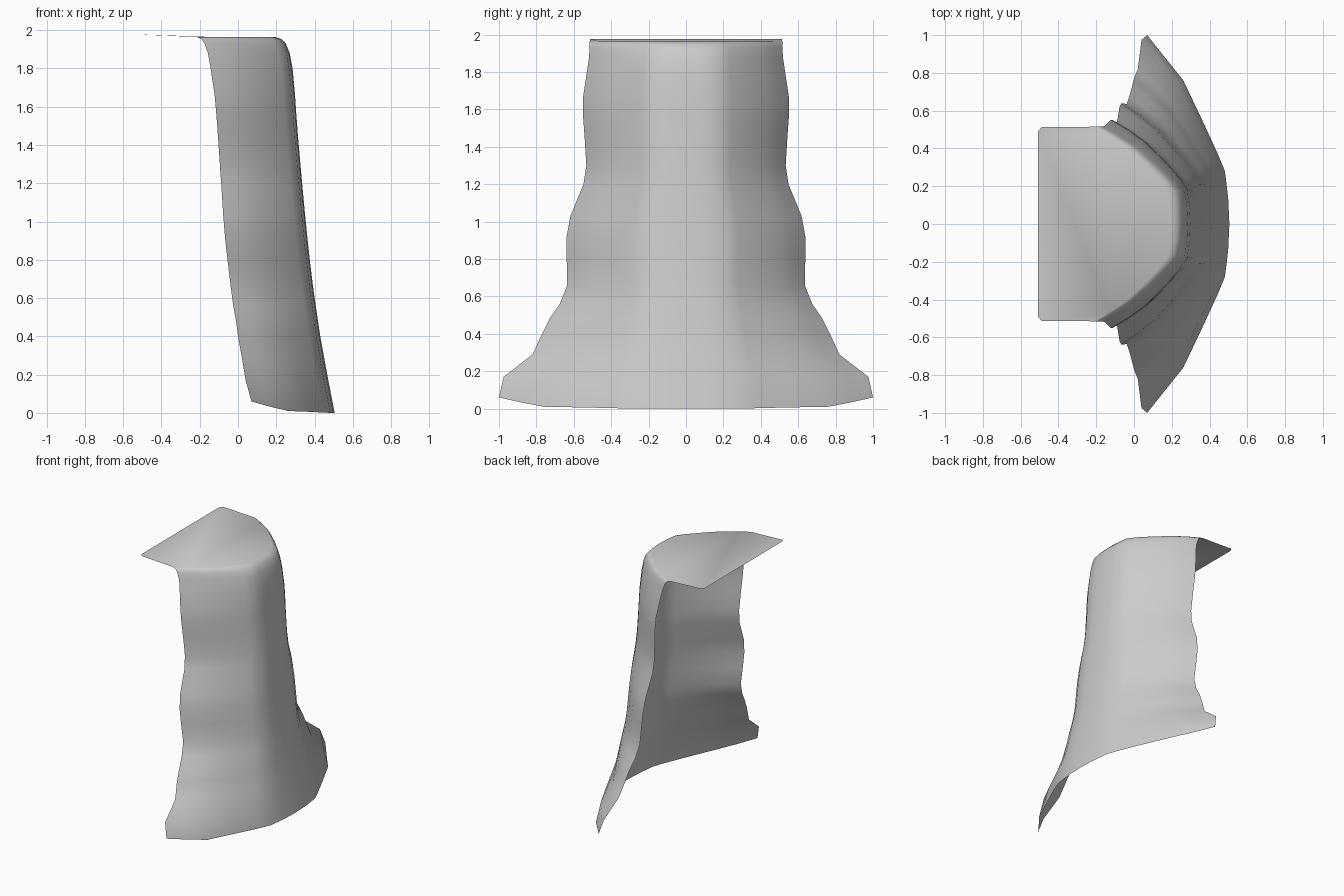
import bpy, bmesh

# Height, edge x, middle x, half width of each horizontal section
ROWS = [
    (0.00, 0.07, 0.505, 1.00), (0.17, 0.04, 0.472, 0.975), (0.29, 0.02, 0.45, 0.82),
    (0.40, 0.00, 0.43, 0.77), (0.48, -0.01, 0.418, 0.73), (0.56, -0.025, 0.406, 0.675),
    (0.66, -0.038, 0.392, 0.635), (0.80, -0.055, 0.375, 0.638), (0.92, -0.068, 0.362, 0.638),
    (1.03, -0.077, 0.351, 0.618), (1.20, -0.088, 0.335, 0.548), (1.30, -0.095, 0.326, 0.533),
    (1.45, -0.105, 0.313, 0.542), (1.57, -0.114, 0.304, 0.551), (1.66, -0.122, 0.298, 0.551),
    (1.80, -0.143, 0.285, 0.53), (1.88, -0.157, 0.27, 0.518), (1.93, -0.175, 0.25, 0.516),
    (1.953, -0.19, 0.228, 0.515), (1.964, -0.215, 0.195, 0.515),
]
# Half section shapes as (depth fraction, width fraction), hem and body
HEM = [(0, 1), (0.2, 0.89), (0.44, 0.76), (0.68, 0.54), (0.86, 0.37), (0.945, 0.28), (0.985, 0.14), (1, 0)]
BODY = [(0, 1), (0.2, 0.91), (0.42, 0.79), (0.66, 0.61), (0.86, 0.44), (0.96, 0.33), (0.99, 0.17), (1, 0)]
HEM_LIFT = [0.06, 0.035, 0.01, 0.006, 0.002, 0, 0, 0]


def section(index, z, xe, xm, w):
    k = min(z / 0.7, 1)
    half = []
    for (u0, v0), (u1, v1), lift in zip(HEM, BODY, HEM_LIFT):
        u, v = u0 + (u1 - u0) * k, v0 + (v1 - v0) * k
        half.append((xe + (xm - xe) * u, w * v, z + (lift if index == 0 else 0)))
    return half + [(x, -y, h) for x, y, h in reversed(half[:-1])]


bm = bmesh.new()
rings = [[bm.verts.new(p) for p in section(i, *r)] for i, r in enumerate(ROWS)]

# Draped curved wall
for a, b in zip(rings, rings[1:]):
    for i in range(len(a) - 1):
        bm.faces.new((a[i], b[i], b[i + 1], a[i + 1]))

# Flat top flap with clipped corners
flap = [bm.verts.new(p) for p in ((-0.49, -0.513, 1.976), (-0.508, -0.49, 1.977),
                                  (-0.508, 0.49, 1.977), (-0.49, 0.513, 1.976))]
bm.faces.new(list(reversed(rings[-1] + flap)))

mesh = bpy.data.meshes.new("draped_cover")
bm.to_mesh(mesh)
bm.free()
cover = bpy.data.objects.new("draped_cover", mesh)
bpy.context.collection.objects.link(cover)
for p in mesh.polygons:
    p.use_smooth = True
